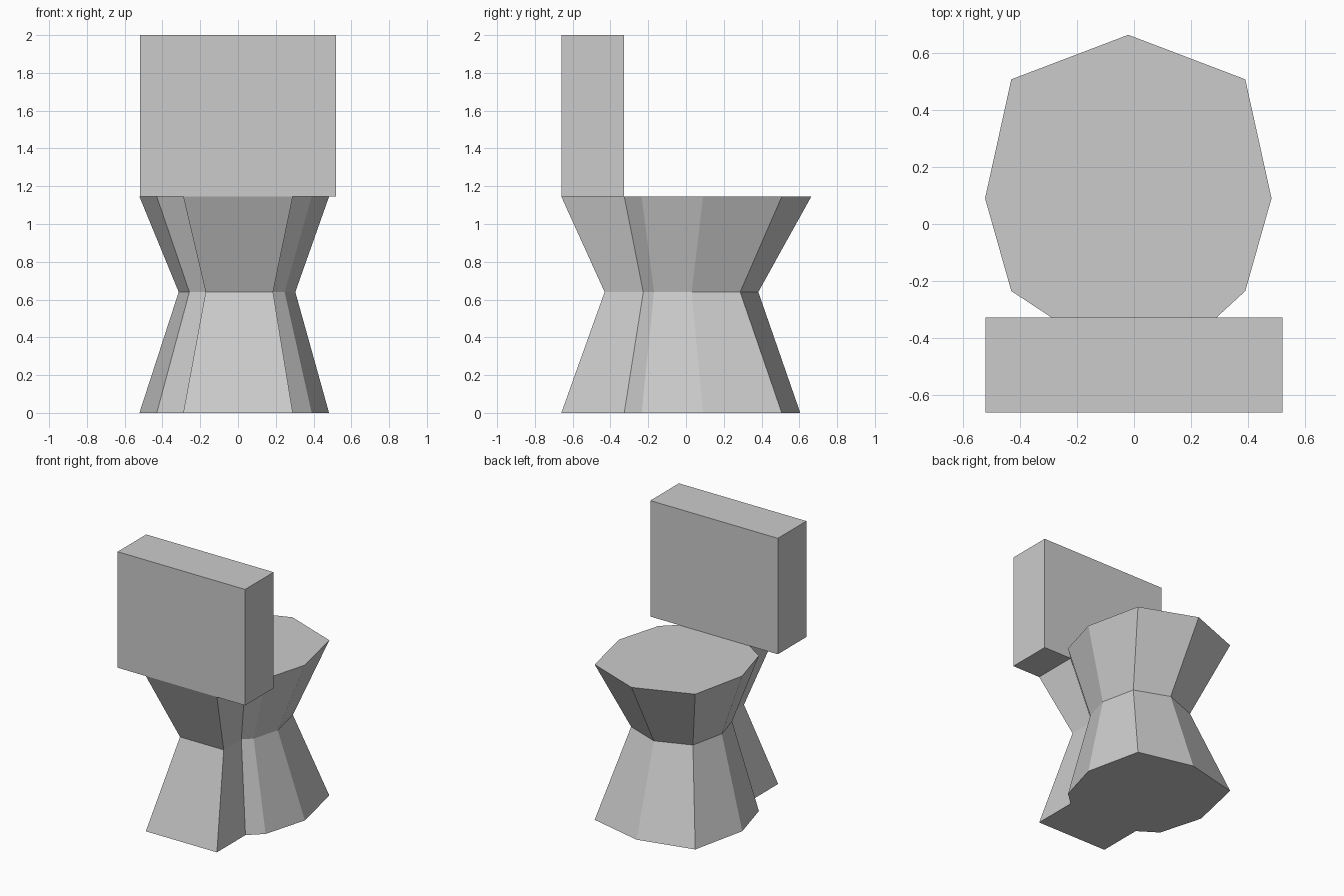
import bpy, bmesh

if "Cube" in bpy.data.objects:
    bpy.data.objects.remove(bpy.data.objects["Cube"])

# Plan outline of the bowl: rear stem, then around the faceted rim
OUTLINE = [(-0.29, -0.66), (0.29, -0.66), (0.29, -0.327), (0.39, -0.235),
           (0.482, 0.09), (0.39, 0.507), (-0.02, 0.663), (-0.43, 0.507),
           (-0.522, 0.09), (-0.43, -0.235), (-0.29, -0.327)]


def new_object(name, bm):
    bmesh.ops.recalc_face_normals(bm, faces=bm.faces)
    mesh = bpy.data.meshes.new(name)
    bm.to_mesh(mesh)
    bm.free()
    obj = bpy.data.objects.new(name, mesh)
    bpy.context.collection.objects.link(obj)
    return obj


def loft(name, rings):
    bm = bmesh.new()
    loops = [[bm.verts.new((x, y, z)) for x, y in pts] for pts, z in rings]
    n = len(loops[0])
    for low, high in zip(loops, loops[1:]):
        for i in range(n):
            j = (i + 1) % n
            bm.faces.new((low[i], low[j], high[j], high[i]))
    bm.faces.new(loops[0][::-1])
    bm.faces.new(loops[-1])
    return new_object(name, bm)


# Bowl and pedestal: foot, pinched waist, flat rim
foot = [(x, min(y, 0.605)) for x, y in OUTLINE]
waist = [(0.615 * x + 0.007, 0.615 * y - 0.025) for x, y in OUTLINE]
loft("bowl_and_pedestal", [(foot, 0), (waist, 0.64), (OUTLINE, 1.145)])

# Cistern tank
tank = [(-0.52, -0.66), (0.52, -0.66), (0.52, -0.327), (-0.52, -0.327)]
loft("tank", [(tank, 1.145), (tank, 2.0)])
